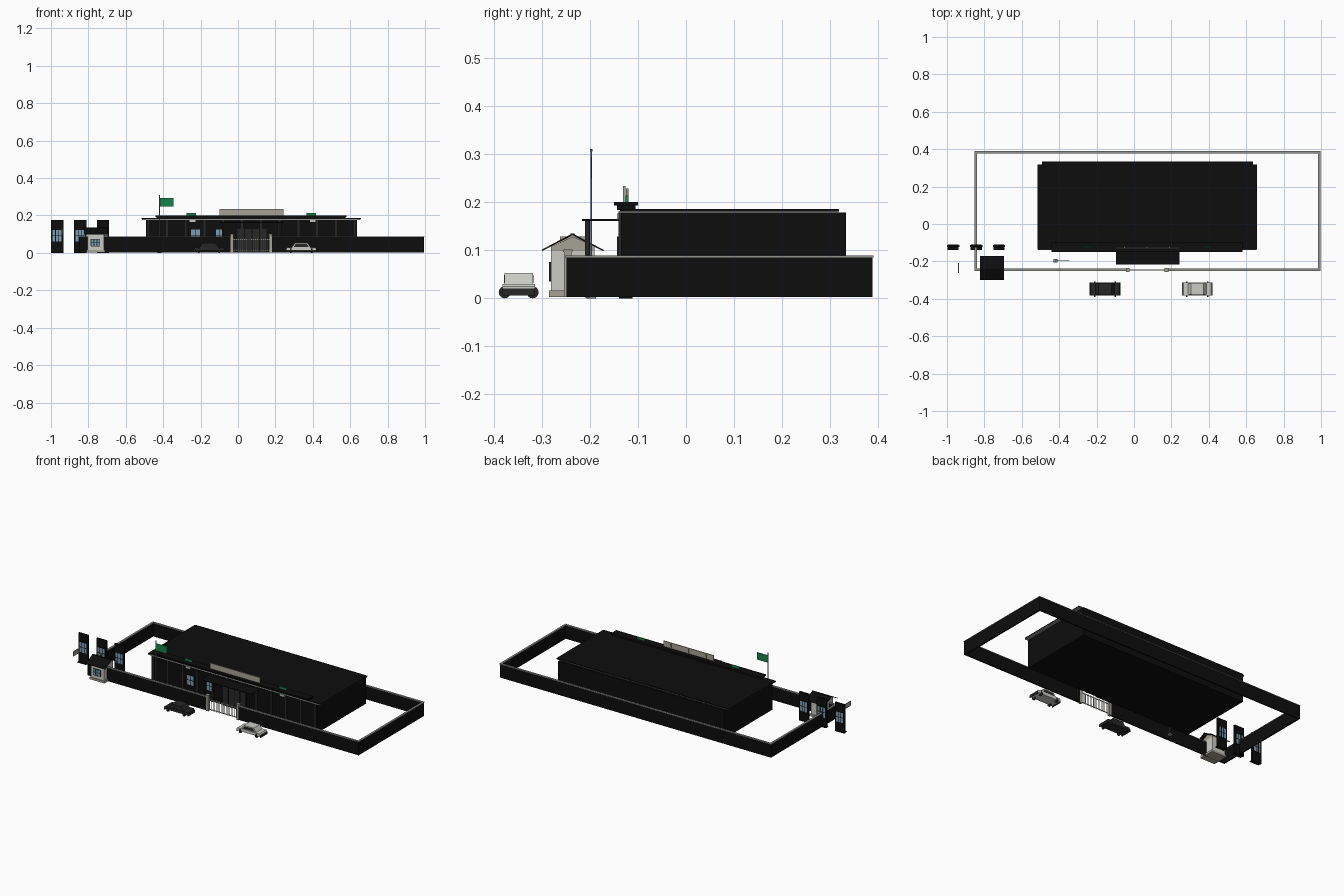
import bpy, bmesh, math

if "Cube" in bpy.data.objects:
    bpy.data.objects.remove(bpy.data.objects["Cube"])

def mat(name, r, g, b):
    m = bpy.data.materials.new(name)
    m.diffuse_color = (r, g, b, 1)
    m.use_nodes = True
    m.node_tree.nodes["Principled BSDF"].inputs["Base Color"].default_value = m.diffuse_color
    return m

BLACK = mat("black", .004, .004, .004)
DARK = mat("charcoal", .02, .02, .022)
STONE = mat("stone", .38, .36, .3)
PALE = mat("pale", .6, .6, .56)
GREY = mat("grey", .3, .3, .28)
GLASS = mat("glass", .2, .34, .46)
GREEN = mat("green", .01, .22, .07)

def finish(name, bm, m):
    bmesh.ops.recalc_face_normals(bm, faces=bm.faces)
    me = bpy.data.meshes.new(name)
    bm.to_mesh(me)
    bm.free()
    ob = bpy.data.objects.new(name, me)
    bpy.context.collection.objects.link(ob)
    me.materials.append(m)
    return ob

def box(name, x0, x1, y0, y1, z0, z1, m):
    bm = bmesh.new()
    bmesh.ops.create_cube(bm, size=1)
    for v in bm.verts:
        v.co = (x0 if v.co.x < 0 else x1, y0 if v.co.y < 0 else y1, z0 if v.co.z < 0 else z1)
    return finish(name, bm, m)

def prism(name, pts, axis, a, b, m):
    """Extrude a profile along x (pts = y,z) or y (pts = x,z)."""
    bm = bmesh.new()
    f = bm.faces.new([bm.verts.new((a, p, q) if axis == 'x' else (p, a, q)) for p, q in pts])
    r = bmesh.ops.extrude_face_region(bm, geom=[f])
    d = (b - a, 0, 0) if axis == 'x' else (0, b - a, 0)
    bmesh.ops.translate(bm, vec=d, verts=[v for v in r['geom'] if isinstance(v, bmesh.types.BMVert)])
    return finish(name, bm, m)

def cyl(name, loc, r, h, m, rot=(0, 0, 0), n=16):
    bpy.ops.mesh.primitive_cylinder_add(vertices=n, radius=r, depth=h, location=loc, rotation=rot)
    ob = bpy.context.object
    ob.name = name
    ob.data.materials.append(m)
    bpy.ops.object.shade_smooth_by_angle()

# Perimeter wall with stone coping, open at the gate
walls = [(-.85, .995, .38, .388), (-.85, -.842, -.249, .388), (.987, .995, -.249, .388),
         (-.85, -.034, -.249, -.241), (.174, .995, -.249, -.241)]
for x0, x1, y0, y1 in walls:
    box("boundary_wall", x0, x1, y0, y1, .003, .085, BLACK)
    box("wall_coping", x0 - .002, x1 + .002, y0 - .002, y1 + .002, .085, .089, GREY)

# Gate posts and barred gate
for x in (-.033, .174):
    box("gate_post", x - .008, x + .008, -.254, -.238, .003, .096, STONE)
    box("gate_post_cap", x - .01, x + .01, -.256, -.236, .096, .101, STONE)
for i in range(17):
    x = -.02 + i * .18 / 16
    box("gate_bar", x - .0012, x + .0012, -.247, -.2446, .008, .078, PALE)
for z in (.012, .07):
    box("gate_rail", -.026, .166, -.2475, -.244, z, z + .004, PALE)

# Main hall
box("hall_body", -.493, .637, -.135, .333, .003, .178, BLACK)
box("roof_trim", -.513, .656, -.14, .317, .177, .182, GREY)
box("roof_slab", -.515, .658, -.137, .318, .181, .186, BLACK)
box("parapet", -.435, .575, -.143, -.105, .184, .194, BLACK)
box("parapet_cap", -.44, .58, -.15, -.1, .193, .2, BLACK)
for i in range(12):
    x = -.48 + i * 1.104 / 11
    box("pilaster", x - .005, x + .005, -.14, -.134, .003, .177, DARK)

# Roof sign board with supports and green ornaments
box("sign_board", -.1, .242, -.131, -.126, .2, .234, STONE)
for x in (-.05, .07, .19):
    box("sign_support", x - .003, x + .003, -.125, -.12, .198, .228, GREY)
for x in (-.25, .392):
    box("roof_ornament", x - .026, x + .026, -.126, -.12, .2, .214, GREEN)
    box("wall_lamp", x + .007 - .015, x + .007 + .015, -.143, -.135, .164, .176, PALE)

def window(name, x0, x1, y, z0, z1, m, cols=2, t=.002):
    box(name + "_glass", x0, x1, y - t, y + t, z0, z1, GLASS)
    for i in range(cols + 1):
        x = x0 + (x1 - x0) * i / cols
        box(name + "_mullion", x - .0015, x + .0015, y - t - .001, y + t + .001, z0, z1, m)
    for z in (z0, (z0 + z1) / 2, z1):
        box(name + "_bar", x0, x1, y - t - .001, y + t + .001, z - .0015, z + .0015, m)

for x0, x1 in ((-.252, -.203), (-.12, -.077)):
    window("hall_window", x0, x1, -.137, .065, .126, BLACK)

# Entrance doors and canopy
box("door_frame", -.006, .154, -.14, -.134, .003, .135, BLACK)
for x in (0, .04, .08, .12):
    box("door_leaf", x - .002, x + .032, -.143, -.138, .006, .128, DARK)
box("canopy", -.095, .242, -.216, -.134, .161, .165, BLACK)
for x in (-.08, .228):
    cyl("canopy_post", (x, -.205, .082), .005, .16, DARK, n=12)

# Flagpole and flag
box("flagpole_base", -.43, -.41, -.207, -.187, 0, .008, GREY)
cyl("flagpole", (-.42, -.197, .155), .002, .306, GREY, n=10)
cyl("flagpole_finial", (-.42, -.197, .308), .003, .005, GREY, n=10)
box("flag", -.418, -.346, -.198, -.196, .249, .294, GREEN)

# Free-standing window panels
for x in (-.967, -.843, -.722):
    box("panel", x - .033, x + .033, -.123, -.113, 0, .176, BLACK)
    window("panel_window", x - .026, x + .026, -.118, .06, .125, BLACK, 3, .007)
    box("panel_foot", x - .03, x + .03, -.139, -.111, 0, .003, BLACK)

# Guard hut with gabled roof
box("hut_base", -.81, -.71, -.285, -.186, .003, .016, STONE)
box("hut_body", -.804, -.716, -.281, -.19, .016, .098, PALE)
prism("hut_gable", [(-.281, .098), (-.19, .098), (-.19, .108), (-.235, .128), (-.281, .108)],
      'x', -.804, -.716, STONE)
for s in (-1, 1):
    c = -.236
    prism("hut_roof", [(c, .131), (c + s * .064, .098), (c + s * .064, .101), (c, .135)],
          'x', -.824, -.694, BLACK)
box("hut_ridge", -.824, -.694, -.24, -.232, .131, .135, BLACK)
window("hut_window", -.786, -.738, -.282, .036, .074, DARK, 3)

# Loose gable panel beside the hut
box("loose_gable_panel", -.94, -.936, -.262, -.208, .1, .129, STONE)

# Parked cars
def car(cx, paint):
    cy = -.348
    body = [(-.08, .012), (.08, .012), (.08, .024), (.074, .03), (-.074, .03), (-.08, .024)]
    prism("car_body", [(cx + a, b) for a, b in body], 'y', cy - .034, cy + .034, paint)
    cab = [(-.05, .03), (.05, .03), (.034, .053), (-.034, .053)]
    prism("car_cabin", [(cx + a, b) for a, b in cab], 'y', cy - .03, cy + .03, paint)
    side = [(-.04, .032), (.04, .032), (.03, .048), (-.03, .048)]
    prism("car_glass", [(cx + a, b) for a, b in side], 'y', cy - .0305, cy + .0305, DARK)
    for s in (-1, 1):
        x = cx + s * .08
        box("car_bumper", x - .002, x + .002, cy - .034, cy + .034, .006, .02, DARK)
        for t in (-1, 1):
            cyl("car_wheel", (cx + s * .055, cy + t * .029, .0125), .0125, .008, DARK,
                (0, math.pi / 2, 0))

car(-.155, DARK)
car(.338, PALE)
